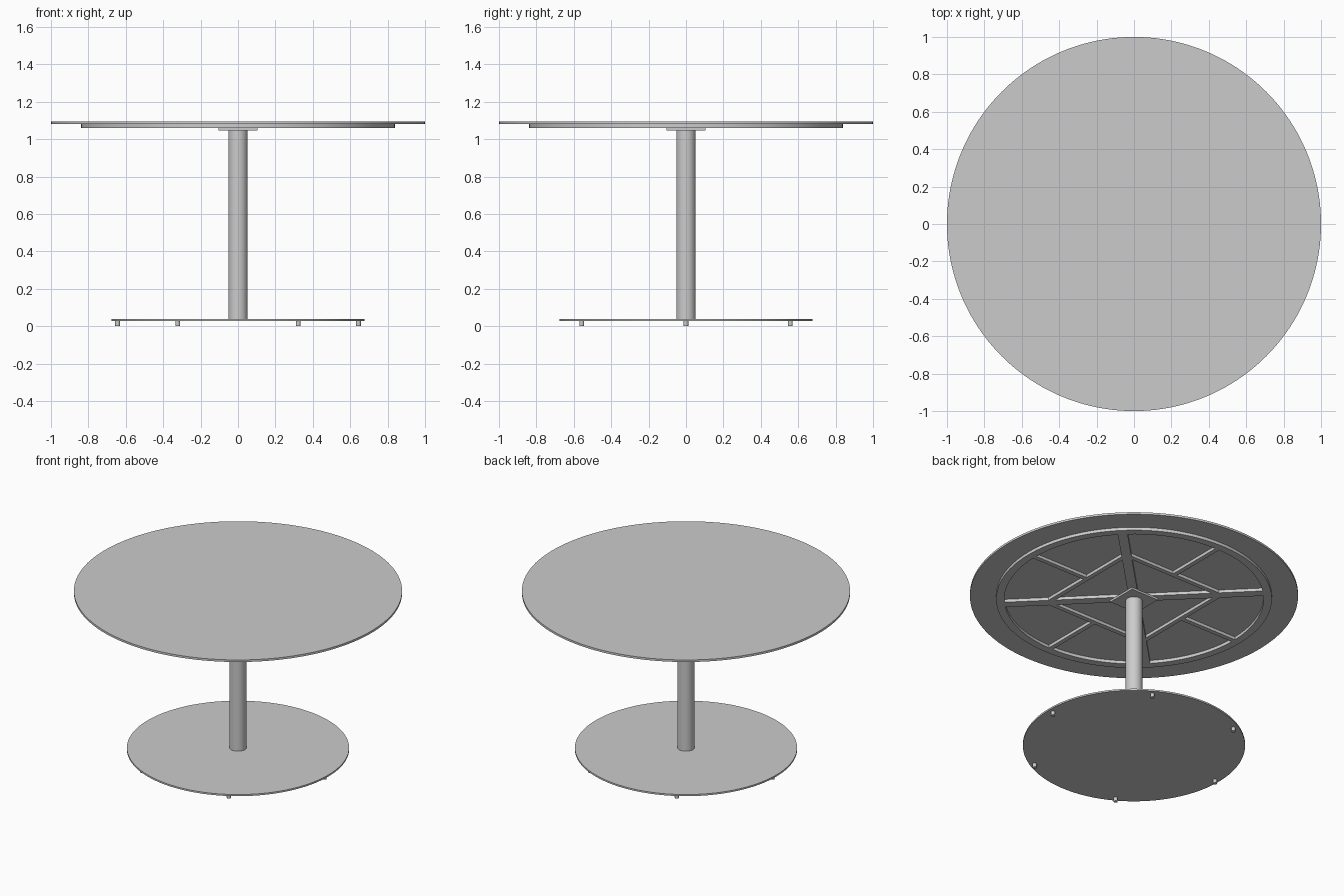
import bpy
import bmesh
from math import pi, cos, sin, radians

if "Cube" in bpy.data.objects:
    bpy.data.objects.remove(bpy.data.objects["Cube"])


def finish(name, bm, smooth=False):
    mesh = bpy.data.meshes.new(name)
    bmesh.ops.recalc_face_normals(bm, faces=bm.faces)
    bm.to_mesh(mesh)
    bm.free()
    ob = bpy.data.objects.new(name, mesh)
    bpy.context.collection.objects.link(ob)
    if smooth:
        bpy.ops.object.select_all(action='DESELECT')
        bpy.context.view_layer.objects.active = ob
        ob.select_set(True)
        bpy.ops.object.shade_smooth_by_angle(angle=radians(30))
    return ob


def disc(name, r, z0, z1, x=0, y=0, sides=128):
    bm = bmesh.new()
    bmesh.ops.create_cone(bm, cap_ends=True, segments=sides, radius1=r, radius2=r, depth=z1 - z0)
    ob = finish(name, bm, True)
    ob.location = (x, y, (z0 + z1) / 2)
    return ob


def ring(name, r_in, r_out, z0, z1, sides=128):
    bm = bmesh.new()
    profile = [(r_in, z0), (r_out, z0), (r_out, z1), (r_in, z1)]
    verts = [bm.verts.new((r, 0, z)) for r, z in profile]
    edges = [bm.edges.new((verts[i], verts[(i + 1) % 4])) for i in range(4)]
    bmesh.ops.spin(bm, geom=verts + edges, cent=(0, 0, 0), axis=(0, 0, 1),
                   angle=2 * pi, steps=sides)
    bmesh.ops.remove_doubles(bm, verts=bm.verts, dist=1e-5)
    return finish(name, bm, True)


def bar(name, x0, x1, width, z0, z1, angle=0, y=0):
    """Box running outward along x, turned about the table centre."""
    bm = bmesh.new()
    bmesh.ops.create_cube(bm, size=1)
    for v in bm.verts:
        v.co = ((x0 + x1) / 2 + v.co.x * (x1 - x0), y + v.co.y * width,
                (z0 + z1) / 2 + v.co.z * (z1 - z0))
    ob = finish(name, bm)
    ob.rotation_euler.z = angle
    return ob


TOP, UNDER, FRAME, MOUNT = 1.094, 1.08, 1.06, 1.046

# Tabletop and the ring stiffening its underside
disc("tabletop", 1.0, UNDER, TOP, sides=160)
ring("support_ring", 0.79, 0.84, FRAME, UNDER)

# Four-fold frame: diagonal arms, inner square and short spokes to the ring
for i in range(4):
    a = i * pi / 2
    bar(f"diagonal_arm_{i + 1}", 0.03, 0.795, 0.06, FRAME, UNDER, a + pi / 4)
    bar(f"inner_brace_{i + 1}", -0.36, 0.36, 0.03, FRAME, UNDER, a, y=0.375)
    bar(f"spoke_{i + 1}", 0.39, 0.795, 0.03, FRAME, UNDER, a)

# Mounting plate and column
bar("mounting_plate", -0.103, 0.103, 0.206, MOUNT, FRAME)
disc("column", 0.052, 0.037, MOUNT, sides=64)

# Base plate on six feet
disc("base_plate", 0.677, 0.027, 0.038)
for i in range(6):
    a = i * pi / 3
    disc(f"foot_{i + 1}", 0.0125, 0.0, 0.027, 0.644 * cos(a), 0.644 * sin(a), sides=24)
